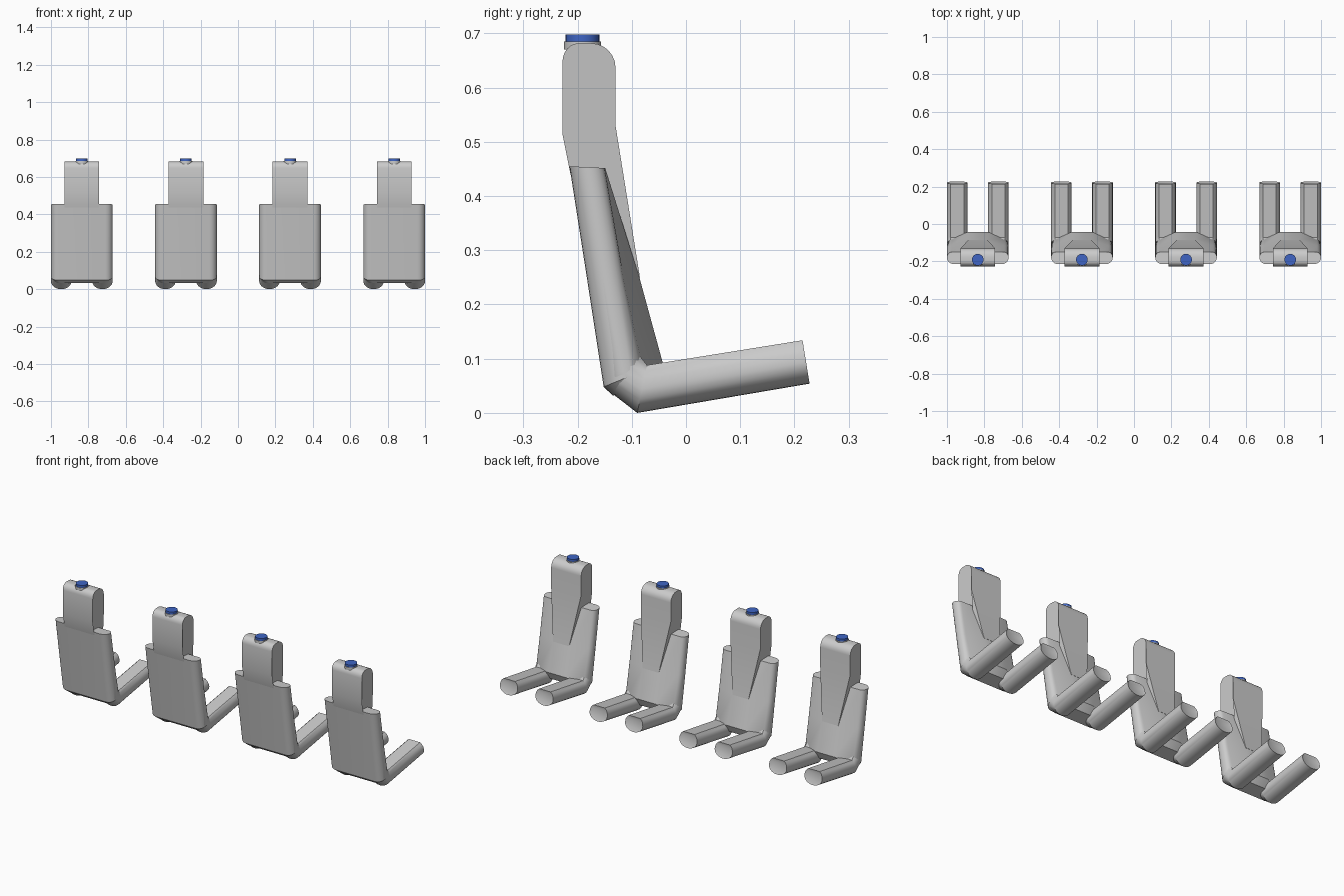
import bpy, bmesh
from math import sin, cos, pi

if "Cube" in bpy.data.objects:
    bpy.data.objects.remove(bpy.data.objects["Cube"])

blue = bpy.data.materials.new("cap_blue")
blue.diffuse_color = (0.05, 0.13, 0.55, 1)
blue.use_nodes = True
blue.node_tree.nodes["Principled BSDF"].inputs["Base Color"].default_value = blue.diffuse_color


def make(name, bm, x, smooth=True, mat=None):
    bmesh.ops.recalc_face_normals(bm, faces=bm.faces)
    me = bpy.data.meshes.new(name)
    bm.to_mesh(me)
    bm.free()
    ob = bpy.data.objects.new(name, me)
    bpy.context.collection.objects.link(ob)
    ob.location.x = x
    if mat:
        me.materials.append(mat)
    if smooth:
        bpy.ops.object.select_all(action='DESELECT')
        ob.select_set(True)
        bpy.context.view_layer.objects.active = ob
        bpy.ops.object.shade_smooth_by_angle(angle=0.5)
    return ob


def loft(rings):
    """Skin closed rings of equal length and cap both ends."""
    bm = bmesh.new()
    vs = [[bm.verts.new(p) for p in r] for r in rings]
    n = len(vs[0])
    for a, b in zip(vs, vs[1:]):
        for i in range(n):
            j = (i + 1) % n
            bm.faces.new((a[i], a[j], b[j], b[i]))
    caps = [bm.faces.new(vs[0]), bm.faces.new(vs[-1])]
    return bm, caps


def torso_ring(z, back, side, front, w, xc, slope=0.0, hw=0.165):
    """Slab section: rounded rear corners, raised trapezoid front."""
    half = []
    r = min(0.04, side * 0.55)
    for k in range(7):
        a = k / 6 * pi / 2
        half.append((hw - 0.04 + 0.04 * sin(a), back + r * (1 - cos(a))))
    for k in range(1, 6):
        a = k / 5 * pi / 2
        half.append((xc + (hw - xc) * cos(a), back + r + (side - r) * sin(a)))
    half.append((w, back + front))
    pts = half + [(-x, y) for x, y in reversed(half)]
    return [(x, y, z + slope * (y - back)) for x, y in pts]


def torso(x):
    rings = [
        torso_ring(0.032, -0.135, 0.06, 0.07, 0.05, 0.11, 0.25, 0.148),
        torso_ring(0.048, -0.152, 0.075, 0.109, 0.055, 0.135, 0.41),
        torso_ring(0.25, -0.183, 0.068, 0.097, 0.05, 0.14),
        torso_ring(0.455, -0.215, 0.065, 0.066, 0.10, 0.14, -0.05),
    ]
    bm, caps = loft(rings)
    make("torso", bm, x)


def head(x):
    # side outline (y, z), tapered at its lower front
    prof = [(-0.213, 0.44), (-0.228, 0.515)]
    prof += [(-0.198 - 0.03 * cos(k / 6 * pi / 2), 0.647 + 0.035 * sin(k / 6 * pi / 2))
             for k in range(7)]
    prof += [(-0.175 + 0.045 * sin(k / 6 * pi / 2), 0.637 + 0.045 * cos(k / 6 * pi / 2))
             for k in range(7)]
    prof += [(-0.13, 0.53), (-0.085, 0.25), (-0.16, 0.25)]
    sides = []
    for s in (-1, 1):
        sides.append([(s * (0.05 if z < 0.3 else 0.093), y, z) for y, z in prof])
    bm, caps = loft(sides)
    make("head_block", bm, x)


def leg(x, side):
    # D-shaped tube: round underneath, flat strip on top
    sec = [(0.055 * cos(a), 0.5 + 0.5 * sin(a))
           for a in [pi + k / 14 * pi for k in range(15)]]
    sec += [(0.053, 0.7), (0.046, 0.88), (0.035, 1), (-0.035, 1), (-0.046, 0.88), (-0.053, 0.7)]
    # (bottom, top) points along the bend
    stations = [((-0.176, 0.24), (-0.118, 0.24)),
                ((-0.152, 0.048), (-0.085, 0.105)),
                ((-0.09, 0.0), (-0.072, 0.088)),
                ((0.228, 0.054), (0.215, 0.134))]
    rings = [[(u, b[0] + (t[0] - b[0]) * v, b[1] + (t[1] - b[1]) * v) for u, v in sec]
             for b, t in stations]
    bm, caps = loft(rings)
    bmesh.ops.recalc_face_normals(bm, faces=bm.faces)
    bmesh.ops.inset_region(bm, faces=[caps[1]], thickness=0.011, depth=-0.004)
    make("leg", bm, x + side * 0.11)


def disc(name, x, r, z0, z1, mat=None):
    circle = [(r * cos(k / 32 * 2 * pi), -0.191 + r * sin(k / 32 * 2 * pi)) for k in range(32)]
    bm, caps = loft([[(u, v, z) for u, v in circle] for z in (z0, z1)])
    make(name, bm, x, True, mat)


# Row of four identical seated weights
for i in range(4):
    cx = (i - 1.5) * 0.5567
    torso(cx)
    head(cx)
    for s in (-1, 1):
        leg(cx, s)
    disc("neck_ring", cx, 0.034, 0.67, 0.685)
    disc("cap", cx, 0.031, 0.683, 0.698, blue)
